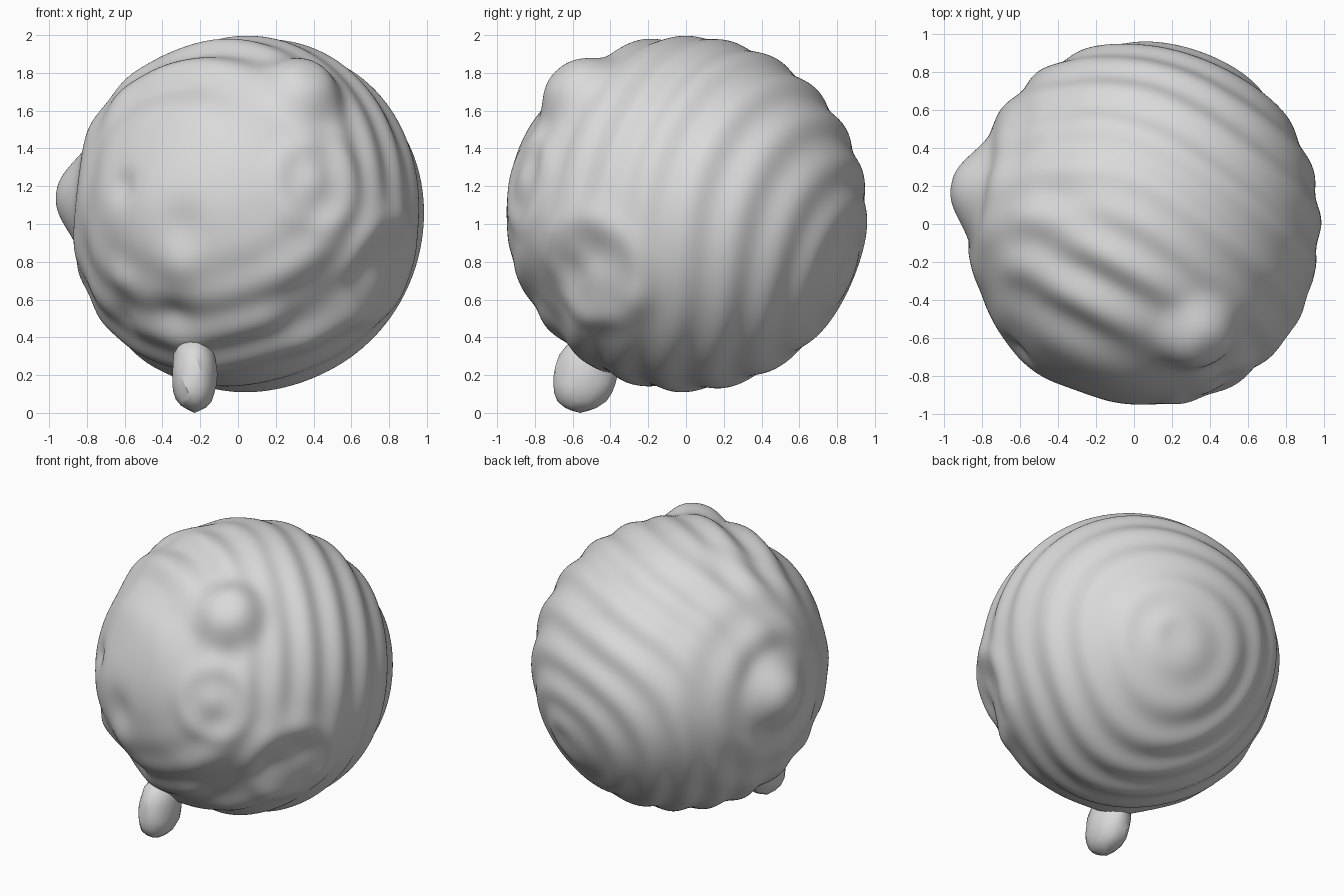
import bpy
import math
from mathutils import Vector

cube = bpy.data.objects.get("Cube")
if cube:
    bpy.data.objects.remove(cube, do_unlink=True)

# One plain grey for the whole model
GREY = (0.7, 0.7, 0.7, 1)
grey = bpy.data.materials.new("plain grey")
grey.use_nodes = True
grey.diffuse_color = GREY
grey.node_tree.nodes["Principled BSDF"].inputs["Base Color"].default_value = GREY

CENTRE = Vector((0.05, 0, 1.055))
RADII = Vector((0.925, 0.95, 0.935))


def front(x, z):
    """Unit direction of the front surface point at x, z."""
    a, b = (x - CENTRE.x) / RADII.x, (z - CENTRE.z) / RADII.z
    return Vector((a, -math.sqrt(max(0, 1 - a * a - b * b)), b)).normalized()


def direction(x, y, z):
    return Vector((x, y, z)).normalized()


def bell(angle, width, power=2):
    return math.exp(-abs(angle / width) ** power)


BACK = direction(0.33, 0.83, -0.29)
KNOB = direction(-1, 0.2, 0.1)
NOSE = direction(0.31, -0.6, 0.69)
EYE = front(0.42, 1.22)
MOUTH = direction(0.78, -0.52, -0.32)
CROWN = direction(-0.3, -0.4, 0.85)

# Soft lumps and hollows: direction, height, angular width
lumps = [
    (direction(-0.6, 0.78, 0.1), 0.022, 0.5),     # back swell
    (direction(-0.78, 0, -0.6), 0.02, 0.4),       # side swell
    (direction(-0.65, -0.77, 0), 0.025, 0.3),     # cheek swell
    (direction(-0.75, 0.05, 0.6), 0.025, 0.3),    # shoulder swell
    (EYE, 0.015, 0.10),
    (front(-0.35, 0.52), -0.035, 0.13),
    (front(-0.6, 0.5), -0.03, 0.10),
    (front(-0.3, 0.76), 0.025, 0.13),
    (front(-0.6, 0.72), 0.025, 0.10),
    (front(-0.3, 1.0), -0.025, 0.13),
    (front(-0.6, 1.2), -0.03, 0.09),
    (front(-0.24, 0.3), 0.03, 0.16),
]
# Mouth: a slanted hollow between two raised lips
for i in range(5):
    t = i / 4
    lumps += [
        (front(0.3 + 0.52 * t, 0.53 + 0.3 * t), -0.028, 0.12),
        (front(0.22 + 0.58 * t, 0.76 + 0.32 * t), 0.012, 0.13),
        (front(0.36 + 0.46 * t, 0.36 + 0.26 * t), 0.012, 0.11),
    ]


def height(d):
    from_knob = d.angle(KNOB)
    near_knob = bell(from_knob, 0.65)
    near_crown = bell(d.angle(CROWN), 0.5)
    clear_nose = 1 - bell(d.angle(NOSE), 0.3)
    # Rings spread from the back and fade out over the face
    from_back = d.angle(BACK)
    sway = 0.08 * math.sin(3 * d.x + 2 * d.z)
    fade = (1 - near_knob) * (1 - near_crown) * clear_nose
    fade *= (1 - bell(math.pi - from_back, 0.9, 4)) * (1 - 0.6 * bell(from_back, 0.6))
    fade *= 1 - bell(d.angle(MOUTH), 0.45)
    h = 0.011 * fade * math.cos(24 * (from_back - 2.0 + sway))
    # Strong slanted folds over the crown
    fold = 0.47 * d.x + 0.88 * d.y
    h += 0.024 * near_crown * clear_nose * math.cos(21 * (fold + 0.24))
    # Rings around the side knob, the eye and the mouth
    ring_start = 1 - bell(from_knob, 0.28, 4)
    h += 0.014 * near_knob * ring_start * math.cos(20 * (from_knob - 0.45))
    h += 0.015 * bell(d.angle(EYE) - 0.24, 0.08)
    h += 0.018 * bell(d.angle(MOUTH) - 0.3, 0.09)
    # Nose and side knob are plump
    h += 0.12 * bell(d.angle(NOSE), 0.2, 3)
    h += 0.105 * bell(from_knob, 0.19, 2.5)
    for centre, amount, width in lumps:
        h += amount * bell(d.angle(centre), width)
    return h


def finish(obj, name, angle):
    obj.name = name
    obj.data.materials.append(grey)
    bpy.ops.object.shade_smooth_by_angle(angle=math.radians(angle))


# Body: a ball pushed in and out along its normals
bpy.ops.mesh.primitive_ico_sphere_add(subdivisions=7, radius=1, location=(0, 0, 0))
body = bpy.context.object
for v in body.data.vertices:
    d = v.co.normalized()
    v.co = CENTRE + d * RADII + d * height(d)
finish(body, "lumpy_body", 60)

# Stub: a rough, slightly faceted foot under the front
bpy.ops.mesh.primitive_ico_sphere_add(subdivisions=3, radius=1, location=(0, 0, 0))
stub = bpy.context.object
for v in stub.data.vertices:
    d = v.co.copy()
    rough = 1 + 0.03 * math.sin(9 * d.x + 5 * d.z) * math.cos(7 * d.y)
    girth = 1 + 0.2 * d.z * d.z
    v.co = Vector((-0.23, -0.53 + 0.03 * d.z, 0.2)) + Vector(
        (0.12 * d.x * girth, 0.17 * d.y * girth, 0.2 * d.z)) * rough
lowest = min(v.co.z for v in stub.data.vertices)
for v in stub.data.vertices:
    v.co.z -= lowest
finish(stub, "stub_foot", 24)
